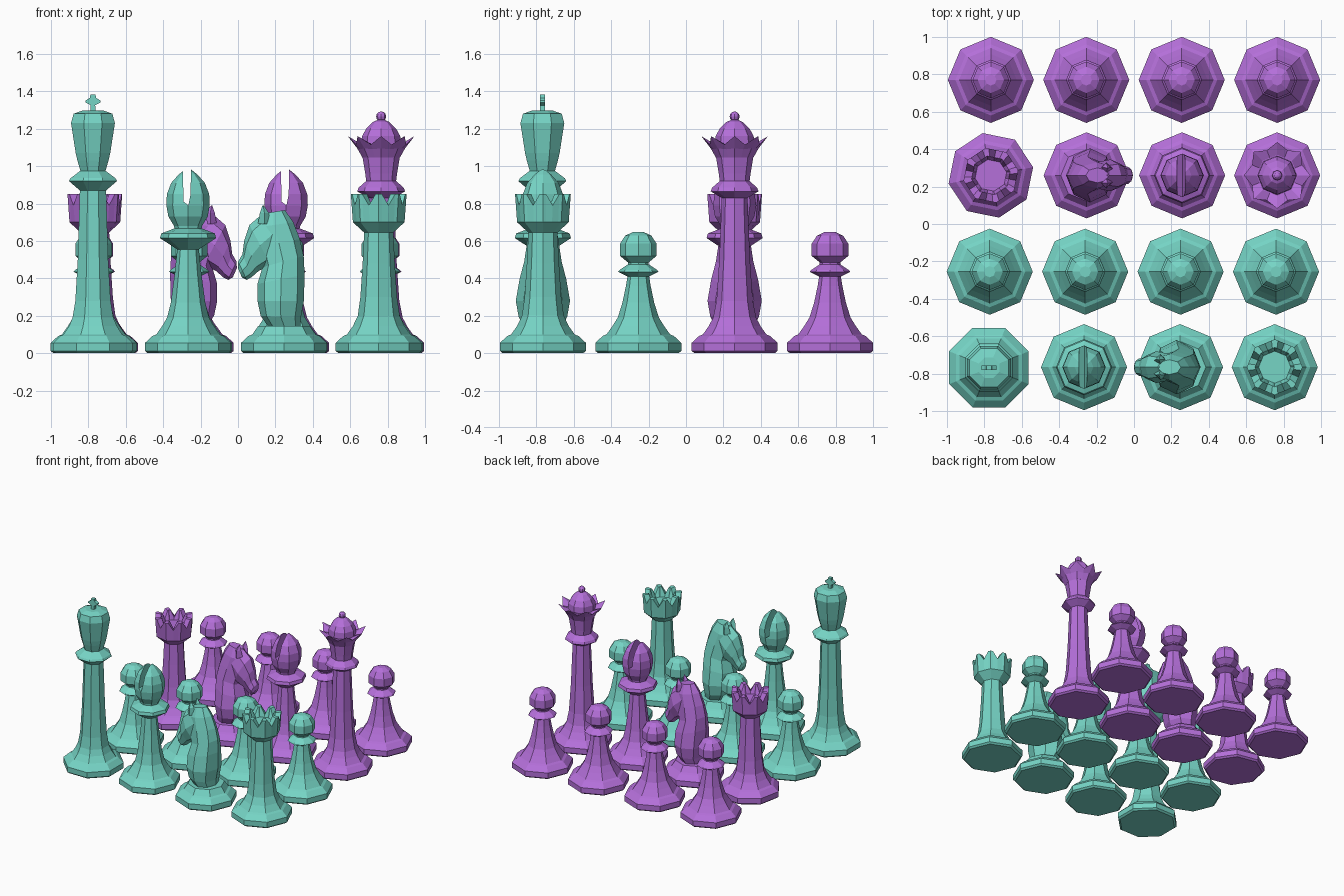
import bpy, bmesh, math
from math import cos, sin, radians, pi

if "Cube" in bpy.data.objects:
    bpy.data.objects.remove(bpy.data.objects["Cube"])


def material(name, rgb):
    m = bpy.data.materials.new(name)
    m.diffuse_color = (*rgb, 1)
    m.use_nodes = True
    m.node_tree.nodes["Principled BSDF"].inputs["Base Color"].default_value = m.diffuse_color
    return m


TEAL = material("teal", (0.18, 0.66, 0.56))
PURPLE = material("purple", (0.46, 0.16, 0.70))


def loft(name, rings, mat, at, turn=0, flip=1):
    """Skin closed rings of points and cap both ends."""
    bm = bmesh.new()
    vs = [[bm.verts.new(p) for p in ring] for ring in rings]
    n = len(vs[0])
    for a, b in zip(vs, vs[1:]):
        for i in range(n):
            j = (i + 1) % n
            bm.faces.new((a[i], a[j], b[j], b[i]))
    bm.faces.new(vs[0][::-1])
    bm.faces.new(vs[-1])
    bmesh.ops.recalc_face_normals(bm, faces=bm.faces)
    me = bpy.data.meshes.new(name)
    bm.to_mesh(me)
    bm.free()
    ob = bpy.data.objects.new(name, me)
    bpy.context.collection.objects.link(ob)
    ob.location = (at[0], at[1], 0)
    ob.rotation_euler.z = radians(turn) + (pi if flip < 0 else 0)
    me.materials.append(mat)
    return ob


def lathe(name, profile, mat, at, turn=0):
    """Eight-sided turning; profile is (radius, height)."""
    rings = [[(r * cos(k * pi / 4), r * sin(k * pi / 4), z) for k in range(8)] for r, z in profile]
    return loft(name, rings, mat, at, turn)


def crown(name, profile, mat, at, turn=0, flat=0):
    """Octagonal ring with notches mid-face; profile is (radius, peak z, notch radius factor, notch z)."""
    angs = [-flat, 0, flat, 22.5] if flat else [0, 22.5]
    rings = []
    for r, zp, f, zn in profile:
        ring = []
        for k in range(8):
            for a in angs:
                notch = a == 22.5
                rr = r * cos(pi / 8) / cos(radians(22.5 - abs(a))) * (f if notch else 1)
                t = radians(45 * k + a)
                ring.append((rr * cos(t), rr * sin(t), zn if notch else zp))
        rings.append(ring)
    return loft(name, rings, mat, at, turn)


def ball(c, r, steps=6):
    return [(max(r * sin(pi * i / steps), 0.002), c - r * cos(pi * i / steps)) for i in range(1, steps + 1)]


BASE = [(0.215, 0), (0.23, 0.012), (0.23, 0.055), (0.19, 0.092), (0.17, 0.1), (0.138, 0.145)]


def pawn(mat, at):
    lathe("pawn", BASE + [(0.11, 0.19), (0.085, 0.27), (0.066, 0.36), (0.058, 0.41),
                          (0.108, 0.435), (0.1, 0.445), (0.055, 0.475), (0.055, 0.485),
                          (0.098, 0.52), (0.098, 0.585), (0.07, 0.628), (0.03, 0.647)], mat, at)


def rook(mat, at, turn=0):
    lathe("rook_body", BASE + [(0.112, 0.2), (0.098, 0.3), (0.086, 0.48), (0.078, 0.645), (0.138, 0.70)],
          mat, at, turn)
    crown("rook_battlement", [(0.138, 0.70, 1, 0.70), (0.149, 0.85, 1, 0.79), (0.105, 0.85, 1, 0.79),
                              (0.086, 0.775, 1, 0.775)], mat, at, turn, flat=7)


def bishop(mat, at):
    lathe("bishop_body", BASE + [(0.112, 0.19), (0.092, 0.27), (0.072, 0.42), (0.058, 0.555),
                                 (0.15, 0.615), (0.143, 0.64), (0.07, 0.668)], mat, at)
    head = lathe("bishop_head", [(0.068, 0.64), (0.075, 0.68), (0.105, 0.73), (0.116, 0.79), (0.113, 0.85),
                                 (0.09, 0.91), (0.05, 0.955), (0.012, 0.985)], mat, at)
    # slot through the mitre
    slot = [(-0.03, 1.1), (0.016, 1.1), (0.014, 0.85), (0.002, 0.79), (-0.024, 0.81)]
    cutter = loft("slot_cutter", [[(x, y, z) for x, z in slot] for y in (-0.2, 0.2)], mat, at)
    cutter.hide_render = True
    mod = head.modifiers.new("slot", "BOOLEAN")
    mod.operation, mod.object, mod.solver = "DIFFERENCE", cutter, "EXACT"
    bpy.context.view_layer.update()
    bpy.context.view_layer.objects.active = head
    bpy.ops.object.modifier_apply(modifier=mod.name)
    bpy.data.objects.remove(cutter)


def section(f, b, w):
    """Eight-point cross-section between two profile points with half width w."""
    pts = []
    for k in range(8):
        t = k * pi / 4
        s = (1 - cos(t)) / 2
        pts.append((f[0] + (b[0] - f[0]) * s, w * sin(t), f[1] + (b[1] - f[1]) * s))
    return pts


def knight(mat, at, flip=1):
    lathe("knight_base", BASE, mat, at)
    neck = [((-0.085, 0.143), (0.088, 0.143), 0.105), ((-0.125, 0.2), (0.09, 0.19), 0.13),
            ((-0.142, 0.28), (0.106, 0.28), 0.145), ((-0.142, 0.37), (0.11, 0.42), 0.125),
            ((-0.115, 0.46), (0.105, 0.52), 0.1), ((-0.14, 0.57), (0.085, 0.61), 0.085),
            ((-0.16, 0.67), (0.05, 0.70), 0.07), ((-0.12, 0.745), (0.005, 0.765), 0.04)]
    loft("knight_neck", [section(*s) for s in neck], mat, at, flip=flip)
    head = [((-0.11, 0.75), (0.0, 0.53), 0.07), ((-0.185, 0.685), (-0.07, 0.47), 0.085),
            ((-0.213, 0.6), (-0.135, 0.44), 0.065), ((-0.222, 0.53), (-0.175, 0.405), 0.05),
            ((-0.245, 0.49), (-0.2, 0.392), 0.045), ((-0.247, 0.455), (-0.225, 0.405), 0.025)]
    loft("knight_head", [section(*s) for s in head], mat, at, flip=flip)
    # pair of ears
    for s in (-1, 1):
        ear = [[(x + dx, s * y + dy, z) for dx, dy in ((-r, 0), (0, -r), (r, 0), (0, r))]
               for x, y, z, r in ((-0.105, 0.035, 0.69, 0.035), (-0.105, 0.042, 0.75, 0.024),
                                  (-0.112, 0.04, 0.79, 0.003))]
        loft("knight_ear", ear, mat, at, flip=flip)


def queen(mat, at):
    lathe("queen_body", BASE + [(0.115, 0.19), (0.097, 0.28), (0.082, 0.5), (0.069, 0.83),
                                (0.128, 0.865), (0.12, 0.885), (0.08, 0.92), (0.085, 0.96), (0.1, 1.05)],
          mat, at)
    crown("queen_crown", [(0.1, 1.045, 1, 1.045), (0.128, 1.095, 1, 1.09), (0.178, 1.16, 0.88, 1.115),
                          (0.11, 1.12, 1, 1.11)], mat, at)
    lathe("queen_dome", [(0.105, 1.1), (0.102, 1.16), (0.08, 1.2), (0.045, 1.235), (0.012, 1.25)], mat, at)
    lathe("queen_finial", ball(1.265, 0.027), mat, at)


def king(mat, at):
    lathe("king_body", BASE + [(0.118, 0.19), (0.102, 0.28), (0.088, 0.5), (0.076, 0.87),
                               (0.139, 0.92), (0.13, 0.935), (0.073, 0.975), (0.09, 1.03), (0.1, 1.07),
                               (0.127, 1.23), (0.112, 1.28), (0.06, 1.297)], mat, at, 22.5)
    half = [(0.014, 1.285), (0.012, 1.325), (0.04, 1.34), (0.04, 1.35), (0.016, 1.365), (0.014, 1.382)]
    outline = half + [(-x, z) for x, z in half[::-1]]
    loft("king_cross", [[(x, y, z) for x, z in outline] for y in (-0.013, 0.013)], mat, at)


# pawn rows
for x in (-0.765, -0.255, 0.255, 0.765):
    pawn(PURPLE, (x, 0.77))
    pawn(TEAL, (x - 0.006, -0.255))

# back rows
rook(PURPLE, (-0.765, 0.26), 11)
knight(PURPLE, (-0.253, 0.26), -1)
bishop(PURPLE, (0.257, 0.26))
queen(PURPLE, (0.765, 0.26))
king(TEAL, (-0.775, -0.768))
bishop(TEAL, (-0.267, -0.765))
knight(TEAL, (0.246, -0.765))
rook(TEAL, (0.752, -0.765))
